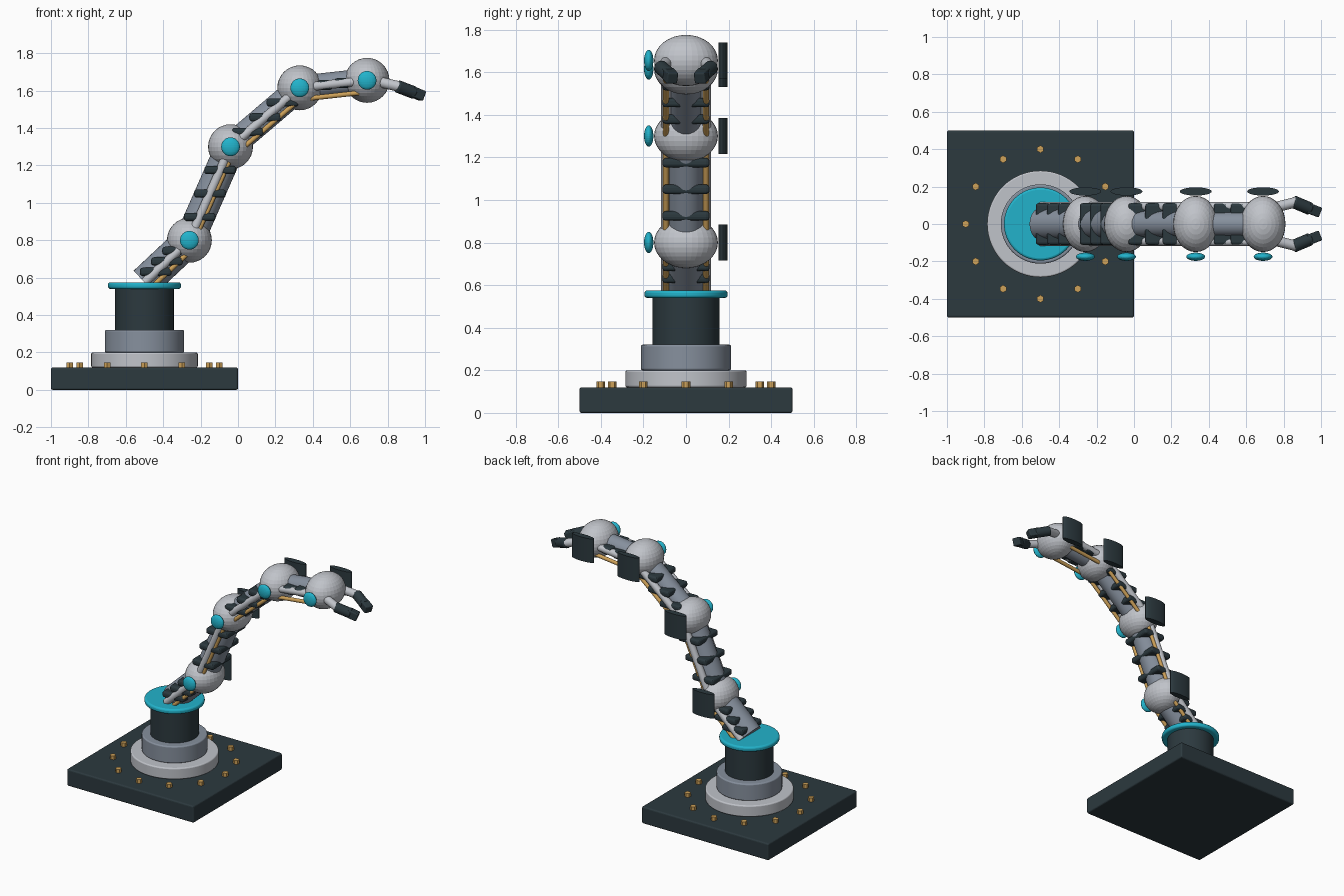
import bpy, math
from mathutils import Vector

if "Cube" in bpy.data.objects:
    bpy.data.objects.remove(bpy.data.objects["Cube"], do_unlink=True)


def material(name, rgb):
    m = bpy.data.materials.new(name)
    m.use_nodes = True
    m.diffuse_color = (*rgb, 1)
    m.node_tree.nodes["Principled BSDF"].inputs["Base Color"].default_value = (*rgb, 1)
    return m


DARK = material("dark slate", (0.025, 0.041, 0.049))
LIGHT = material("light grey", (0.53, 0.55, 0.59))
STEEL = material("steel grey", (0.24, 0.28, 0.34))
CYAN = material("cyan", (0.016, 0.45, 0.60))
BRASS = material("brass", (0.62, 0.36, 0.10))


def finish(name, mat, bevel=0, smooth=True):
    o = bpy.context.object
    o.name = name
    o.data.materials.append(mat)
    bpy.ops.object.transform_apply(location=False, rotation=False, scale=True)
    if bevel:
        b = o.modifiers.new("bevel", "BEVEL")
        b.width = bevel
        b.segments = 3
        b.limit_method = "ANGLE"
    if smooth:
        bpy.ops.object.shade_smooth_by_angle(angle=math.radians(35))
    return o


def box(name, mat, centre, size, bevel=0, direction=None):
    bpy.ops.mesh.primitive_cube_add(size=1, location=centre)
    o = bpy.context.object
    o.scale = size
    finish(name, mat, bevel, smooth=False)
    if direction:
        o.rotation_euler = Vector(direction).to_track_quat("Z", "Y").to_euler()
    return o


def disc(name, mat, x, y, low, high, radius, bevel=0, sides=64):
    bpy.ops.mesh.primitive_cylinder_add(vertices=sides, radius=radius, depth=high - low,
                                        location=(x, y, (low + high) / 2))
    return finish(name, mat, bevel)


def rod(name, mat, start, end, radius, bevel=0):
    a, b = Vector(start), Vector(end)
    bpy.ops.mesh.primitive_cylinder_add(vertices=32, radius=radius, depth=(b - a).length,
                                        location=(a + b) / 2,
                                        rotation=(b - a).to_track_quat("Z", "Y").to_euler())
    return finish(name, mat, bevel)


def ellipsoid(name, mat, centre, scale):
    bpy.ops.mesh.primitive_uv_sphere_add(segments=32, ring_count=16, location=centre)
    bpy.context.object.scale = scale
    return finish(name, mat, smooth=False)


# Base: plate, stepped turntable, column and flange
BASE_X = -0.5
box("base_plate", DARK, (BASE_X, 0, 0.06), (1, 1, 0.12), 0.01)
disc("base_ring", LIGHT, BASE_X, 0, 0.12, 0.20, 0.285, 0.008)
disc("turntable", STEEL, BASE_X, 0, 0.20, 0.32, 0.212, 0.008)
disc("column", DARK, BASE_X, 0, 0.32, 0.55, 0.157)
disc("column_flange", CYAN, BASE_X, 0, 0.54, 0.575, 0.195, 0.012)

# Ring of bolts around the turntable
for i in range(12):
    a = math.radians(30 * i)
    disc("base_bolt", BRASS, BASE_X + 0.4 * math.cos(a), 0.4 * math.sin(a),
         0.12, 0.147, 0.02, sides=6)

# Arm pivots from shoulder to wrist
pivots = [Vector(p) for p in [(-0.5, 0, 0.575), (-0.26, 0, 0.80), (-0.04, 0, 1.30),
                              (0.33, 0, 1.615), (0.69, 0, 1.655)]]
core_radii = (0.085, 0.08, 0.07, 0.065)

# Joints: ball, front cap and curved back cover
for p in pivots[1:]:
    ellipsoid("joint_ball", LIGHT, p, (0.12, 0.15, 0.12))
    ellipsoid("joint_cap", CYAN, p + Vector((0, -0.175, 0)), (0.05, 0.022, 0.05))
    bpy.ops.mesh.primitive_cylinder_add(vertices=32, radius=1, depth=2,
                                        location=p + Vector((0, 0.174, 0)))
    bpy.context.object.scale = (0.085, 0.022, 0.085 * 1.2)
    bpy.context.object.scale.z = 0.085
    finish("joint_cover", DARK)

# Arm links: core, side rails, cables and horizontal clamps
for a, b, radius in zip(pivots, pivots[1:], core_radii):
    rod("link_core", STEEL, a, b, radius)
    for side in (-1, 1):
        rail = Vector((0, side * 0.093, 0))
        rod("side_rail", LIGHT, a + rail, b + rail, 0.024)
        cable = Vector((0, side * 0.094, -0.062))
        start = a.lerp(b, 0.15) if a is pivots[0] else a
        rod("cable", BRASS, start + cable, b + cable, 0.013)
    for t in (0.25, 0.5, 0.75):
        box("link_clamp", DARK, a.lerp(b, t), (0.17, 0.222, 0.044), 0.016)

# Gripper: a pair of bent fingers on the wrist
for side in (-1, 1):
    def at(x, y, z):
        return Vector((x, side * y, z))
    rod("finger_stub", LIGHT, at(0.72, 0.08, 1.655), at(0.87, 0.118, 1.62), 0.028)
    rod("finger", DARK, at(0.85, 0.12, 1.624), at(0.945, 0.08, 1.588), 0.034, 0.008)
    tip, root = at(0.99, 0.063, 1.57), at(0.925, 0.088, 1.597)
    box("fingertip", DARK, (tip + root) / 2, (0.056, 0.056, (tip - root).length),
        0.008, tip - root)
